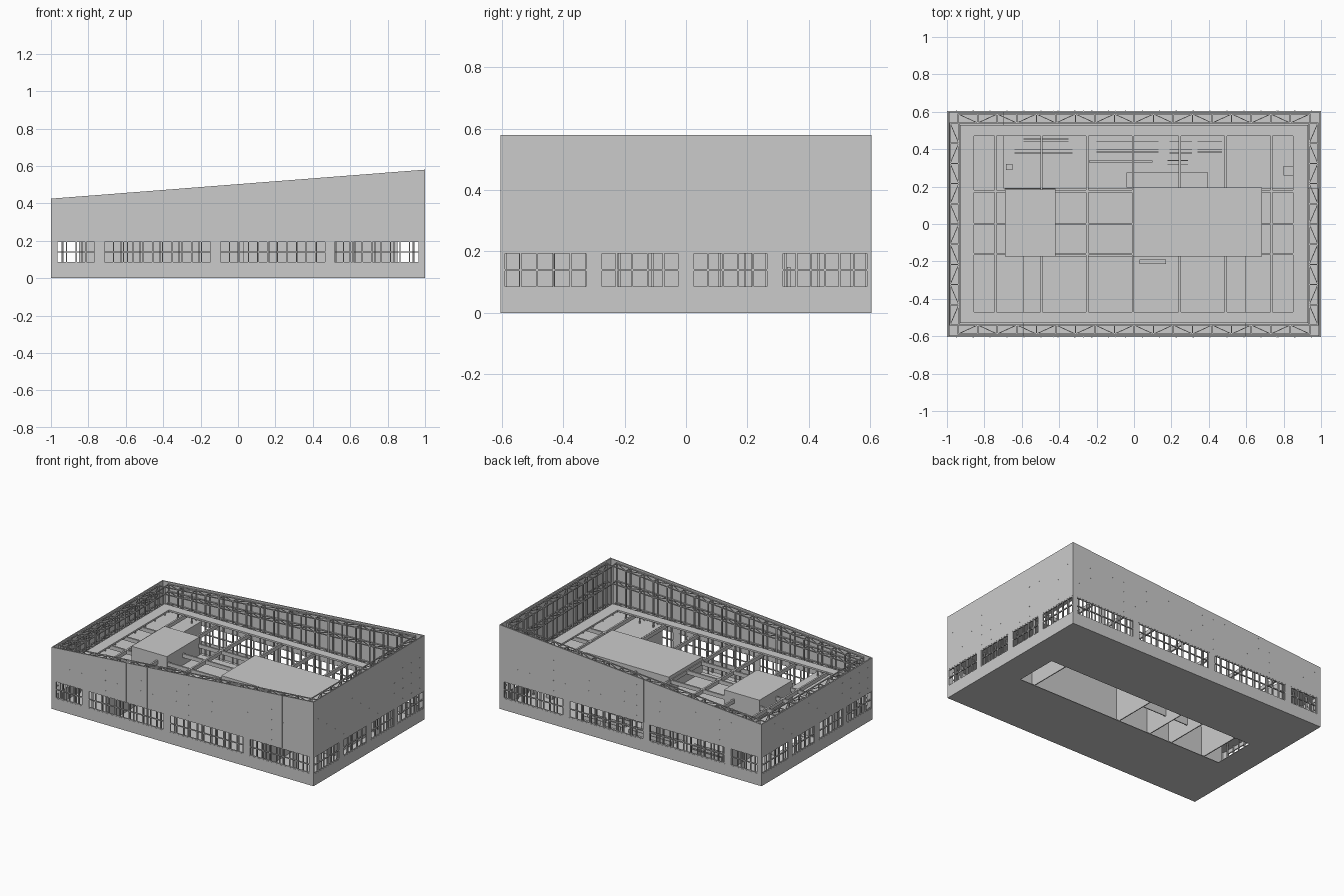
import bpy, bmesh
from mathutils import Vector, Matrix

if "Cube" in bpy.data.objects:
    bpy.data.objects.remove(bpy.data.objects["Cube"])

X, Y = 1.0, 0.605          # outer half sizes
Z0, Z1 = 0.08, 0.20        # window band
ROOF = 0.31                # inner roof level
parts = {}


def top(x):
    return 0.5025 + 0.0775 * x


def mesh(name):
    return parts.setdefault(name, bmesh.new())


def box(name, x0, x1, y0, y1, z0, z1=None):
    """Axis-aligned block; without z1 its top follows the sloping parapet."""
    vs = bmesh.ops.create_cube(mesh(name), size=1)['verts']
    for v in vs:
        up = v.co.z > 0
        x = x1 if v.co.x > 0 else x0
        y = y1 if v.co.y > 0 else y0
        v.co = (x, y, (top(x) if z1 is None else z1) if up else z0)


def bar(name, a, b, w=0.006):
    """Square bar between two points."""
    a, b = Vector(a), Vector(b)
    d = b - a
    m = (Matrix.Translation((a + b) / 2) @ d.to_track_quat('Z', 'Y').to_matrix().to_4x4()
         @ Matrix.Diagonal((w, w, d.length, 1)))
    bmesh.ops.create_cube(mesh(name), size=1, matrix=m)


def ring(name, xo, yo, hole, z0, z1):
    """Flat slab with a rectangular hole."""
    x0, x1, y0, y1 = hole
    box(name, -xo, xo, -yo, y0, z0, z1)
    box(name, -xo, xo, y1, yo, z0, z1)
    box(name, -xo, x0, y0, y1, z0, z1)
    box(name, x1, xo, y0, y1, z0, z1)


def steps(a, b, size):
    n = max(1, round((b - a) / size))
    return [a + (b - a) * i / n for i in range(n + 1)]


FRONT = [(-.97, -.76), (-.72, -.14), (-.10, .47), (.51, .97)]
SIDE = [(-.597, -.32), (-.28, -.02), (.02, .27), (.31, .597)]
T = 0.008


def facade(name, axis, sign, half, windows, seams):
    """One outer wall with its window band, mullions, seams and fixings."""
    out = Y if axis == 'x' else X

    def put(part, a, b, d0, d1, z0, z1=None):
        p, q = sorted((sign * (out - d0), sign * (out - d1)))
        box(part, *((a, b, p, q) if axis == 'x' else (p, q, a, b)), z0, z1)

    put(name, -half, half, 0, T, 0, Z0)
    put(name, -half, half, 0, T, Z1)
    edges = [-half] + [e for w in windows for e in w] + [half]
    for a, b in zip(edges[::2], edges[1::2]):
        put(name, a, b, 0, T, Z0, Z1)
    for a, b in windows:
        for u in steps(a + .003, b - .003, 0.05):
            put('window_frames', u - .003, u + .003, .001, .009, Z0, Z1)
        for z in (Z0 + .003, .14, Z1 - .003):
            put('window_frames', a, b, .001, .009, z - .003, z + .003)
    for s in seams:
        put('panel_seams', s - .0015, s + .0015, -.0008, .002, Z1, None if axis == 'x' else top(sign))
    for u in steps(-half + .05, half - .05, 0.09):
        t = top(u if axis == 'x' else sign)
        for k in range(4):
            z = 0.235 + k * 0.07
            if z < t - .015:
                put('wall_fixings', u - .003, u + .003, -.0008, .002, z - .0015, z + .0015)


for s in (-1, 1):
    facade('long_wall', 'x', s, X, FRONT, (-.43, -.27, -.10, .76))
    facade('end_wall', 'y', s, Y, SIDE, (-.13, .31))

# Frame between outer wall and roof ring: posts, chords and zigzag braces
MID = 0.36


def frame(pts_out, pts_in):
    prev = None
    for i, (o, n) in enumerate(zip(pts_out, pts_in)):
        for p in (o, n):
            bar('frame_posts', (*p, 0.005), (*p, top(p[0]) - .008), .008)
        levels = []
        for f in (lambda x: ROOF - .02, lambda x: (ROOF + top(x)) / 2, lambda x: top(x) - .012):
            a, b = Vector((*o, f(o[0]))), Vector((*n, f(n[0])))
            bar('frame_braces', a, b)
            levels.append((a, b))
        if prev:
            for (a, b), (c, d) in zip(prev, levels):
                bar('frame_chords', a, c)
                bar('frame_chords', b, d)
                bar('frame_braces', *((a, d) if i % 2 else (b, c)), .004)
        prev = levels


for s in (-1, 1):
    us = steps(-.94, .94, 0.104)
    frame([(u, s * .588) for u in us], [(u, s * .54) for u in us])
    vs = steps(-.54, .54, 0.108)
    frame([(s * .983, v) for v in vs], [(s * .937, v) for v in vs])

# Ground slab and roof ring
ring('floor_slab', .995, .600, (-.80, .80, -.14, .16), 0, .004)
ring('roof_ring', .93, .53, (-.855, .85, -.47, .47), ROOF - .012, ROOF)

# Roof beams over the opening
for x in (-.74, -.495, -.25, -.005, .245, .49, .735):
    box('roof_beams', x - .006, x + .006, -.53, .53, ROOF - .03, ROOF - .004)
for y in (-.16, 0, .175):
    box('roof_beams', -.93, .93, y - .006, y + .006, ROOF - .03, ROOF - .004)

# Room ceilings
CEIL = 0.225
for x0, x1, y0, y1 in [(-.99, -.69, -.17, .19), (-.42, 0, -.17, .19), (.68, .99, -.17, .19),
                       (-.99, -.70, .19, .597), (-.99, -.59, -.597, -.17), (.60, .99, -.597, -.17)]:
    box('room_ceilings', x0, x1, y0, y1, CEIL - .006, CEIL)

# Room walls
for y in (-.17, .19):
    box('room_walls', -.85, .85, y - .003, y + .003, .004, CEIL)
for x, y0, y1 in [(-.70, .19, .597), (-.59, -.597, -.17), (.60, -.597, -.17),
                  (-.25, -.17, .19), (.85, -.17, .19)]:
    box('room_walls', x - .003, x + .003, y0, y1, .004, CEIL)
box('room_walls', -.42, 0, .007, .013, .06, CEIL)


# Tall core blocks, open underneath
def shell(name, x0, x1, y0, y1, z0, z1, t=.006):
    box(name, x0, x1, y0, y1, z1 - t, z1)
    for y in (y0, y1 - t):
        box(name, x0, x1, y, y + t, z0, z1 - t)
    for x in (x0, x1 - t):
        box(name, x, x + t, y0 + t, y1 - t, z0, z1 - t)


shell('small_core', -.69, -.42, -.175, .185, .004, .35)
shell('large_core', -.005, .685, -.175, .195, .004, .33)
shell('back_annex', -.04, .395, .195, .275, .004, .22)

# Small fittings on the floor
for x0, x1, y0, y1, z in [(-.685, -.65, .29, .32, .22), (.80, .85, .26, .31, .22),
                          (.03, .17, -.215, -.19, .20), (-.24, .10, .33, .34, .15)]:
    box('fittings', x0, x1, y0, y1, .004, z)
for x0, x1, ys in [(-.59, -.35, (.44, .455)), (-.64, -.33, (.38, .40)), (-.2, .13, (.385, .40, .44)),
                   (.19, .31, (.38, .40, .44)), (.34, .47, (.385, .40, .44)), (.18, .29, (.32, .34))]:
    for y in ys:
        box('shelf_rails', x0, x1, y - .002, y + .002, .004, .03)

for name, bm in parts.items():
    bmesh.ops.recalc_face_normals(bm, faces=bm.faces)
    me = bpy.data.meshes.new(name)
    bm.to_mesh(me)
    bm.free()
    bpy.context.collection.objects.link(bpy.data.objects.new(name, me))
